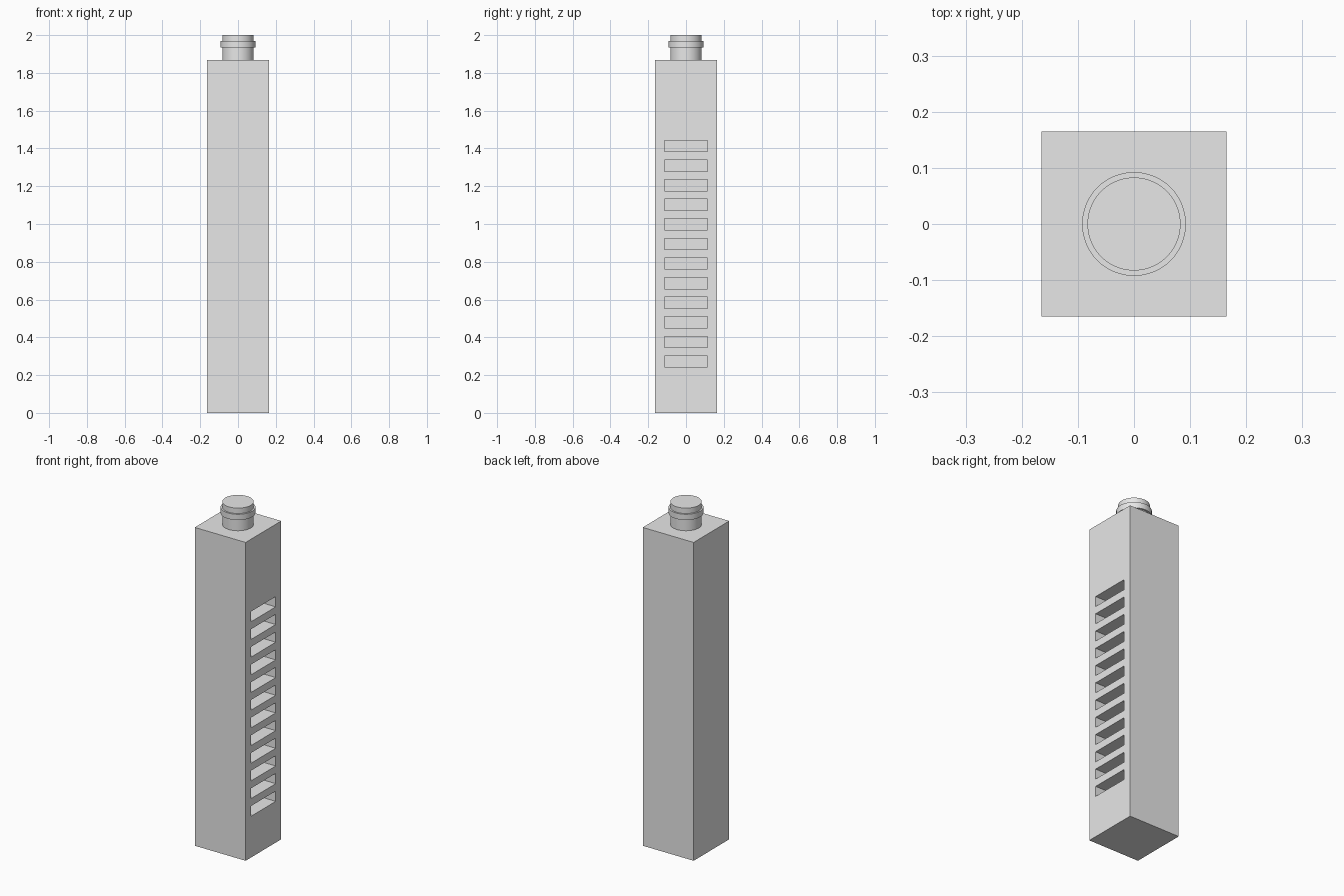
import bpy
import bmesh
import math
from mathutils import Matrix, Vector

cube = bpy.data.objects.get("Cube")
if cube:
    bpy.data.objects.remove(cube, do_unlink=True)

grey = bpy.data.materials.new("light grey")
grey.use_nodes = True
colour = (0.8, 0.8, 0.8, 1)
grey.diffuse_color = colour
grey.node_tree.nodes["Principled BSDF"].inputs["Base Color"].default_value = colour

HALF = 0.165
BODY_TOP = 1.867


def add_box(bm, low, high):
    low, high = Vector(low), Vector(high)
    size = Matrix.Diagonal((*(high - low), 1))
    bmesh.ops.create_cube(bm, size=1, matrix=Matrix.Translation((low + high) / 2) @ size)


def make_object(name, bm):
    bmesh.ops.recalc_face_normals(bm, faces=bm.faces)
    mesh = bpy.data.meshes.new(name)
    bm.to_mesh(mesh)
    bm.free()
    mesh.materials.append(grey)
    obj = bpy.data.objects.new(name, mesh)
    bpy.context.collection.objects.link(obj)
    return obj


def activate(obj):
    bpy.ops.object.select_all(action="DESELECT")
    obj.select_set(True)
    bpy.context.view_layer.objects.active = obj


# Square body
bm = bmesh.new()
add_box(bm, (-HALF, -HALF, 0), (HALF, HALF, BODY_TOP))
body = make_object("body", bm)

# Column of twelve slots cut into the left side
SLOTS, PITCH, FIRST = 12, 0.1037, 0.242
SLOT_HALF, SLOT_HEIGHT, SLOT_DEPTH = 0.114, 0.06, 0.2
bm = bmesh.new()
for i in range(SLOTS):
    z = FIRST + i * PITCH
    add_box(bm, (HALF - SLOT_DEPTH, -SLOT_HALF, z),
            (HALF + 0.05, SLOT_HALF, z + SLOT_HEIGHT))
cutter = make_object("slot_cutter", bm)
cutter.hide_render = True
cut = body.modifiers.new("slots", "BOOLEAN")
cut.operation = "DIFFERENCE"
cut.solver = "EXACT"
cut.object = cutter
activate(body)
bpy.ops.object.modifier_apply(modifier=cut.name)
bpy.data.objects.remove(cutter, do_unlink=True)

# Round neck with a raised collar, turned from one profile
NECK, COLLAR = 0.083, 0.0925
profile = [(0, BODY_TOP), (NECK, BODY_TOP), (NECK, 1.934), (COLLAR, 1.934),
           (COLLAR, 1.968), (NECK, 1.968), (NECK, 2), (0, 2)]
bm = bmesh.new()
verts = [bm.verts.new((r, 0, z)) for r, z in profile]
edges = [bm.edges.new(pair) for pair in zip(verts, verts[1:])]
bmesh.ops.spin(bm, geom=verts + edges, cent=(0, 0, 0), axis=(0, 0, 1),
               angle=math.tau, steps=64)
bmesh.ops.remove_doubles(bm, verts=bm.verts, dist=0.0001)
neck = make_object("neck", bm)
activate(neck)
bpy.ops.object.shade_smooth_by_angle(angle=math.radians(30))
